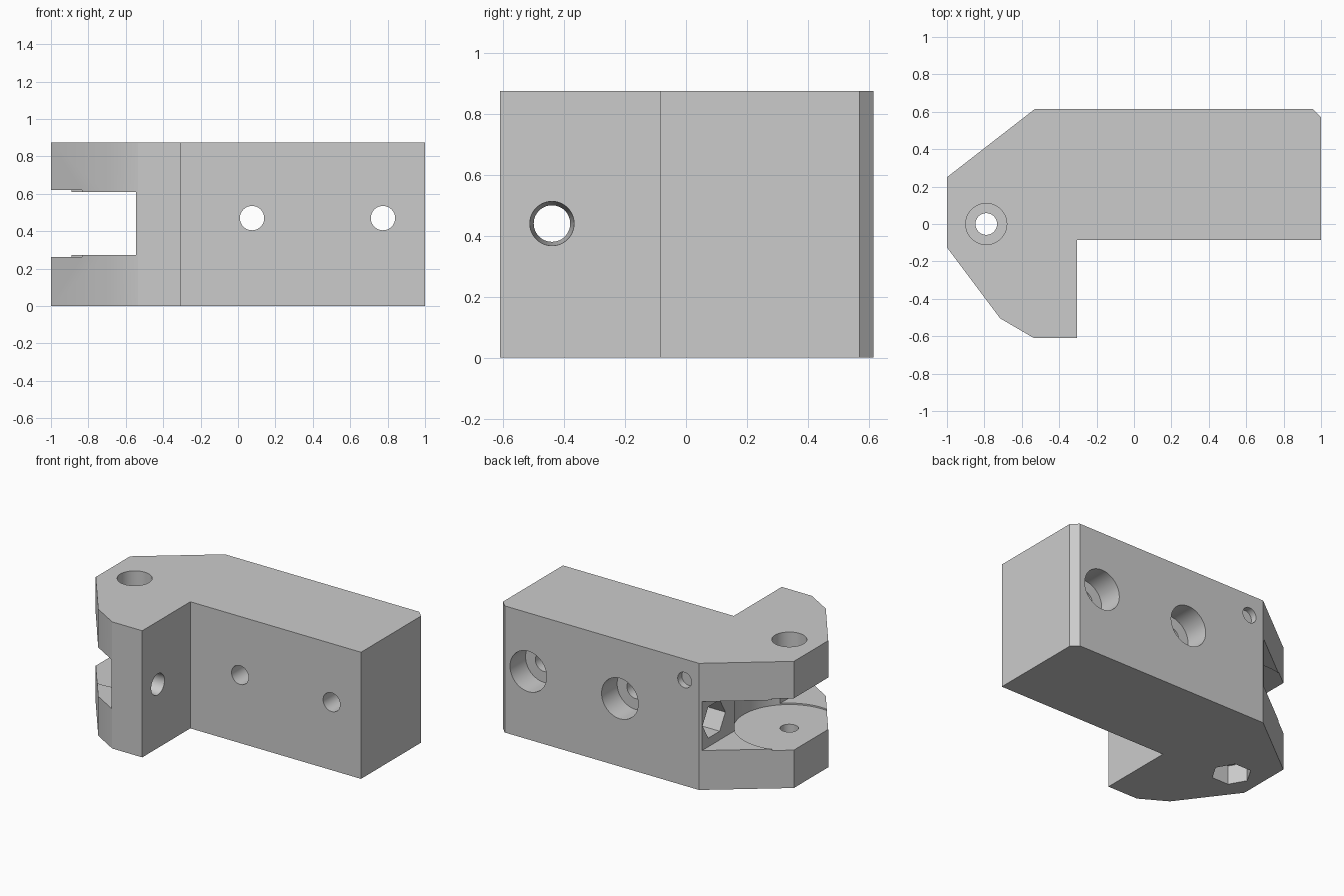
import bpy, bmesh, math
from mathutils import Matrix, Vector

default = bpy.data.objects.get("Cube")
if default:
    bpy.data.objects.remove(default, do_unlink=True)

grey = bpy.data.materials.new("plain_grey")
grey.use_nodes = True
COLOUR = (0.6, 0.6, 0.6, 1)
grey.diffuse_color = COLOUR
grey.node_tree.nodes["Principled BSDF"].inputs["Base Color"].default_value = COLOUR

HEIGHT = 0.875
MID = 0.44
PIVOT = (-0.79, 0.0)
cutters = []


def make_object(name, bm):
    mesh = bpy.data.meshes.new(name)
    bmesh.ops.recalc_face_normals(bm, faces=bm.faces)
    bm.to_mesh(mesh)
    bm.free()
    mesh.materials.append(grey)
    ob = bpy.data.objects.new(name, mesh)
    bpy.context.collection.objects.link(ob)
    return ob


def cut_bore(name, start, end, r1, r2=None, sides=48):
    """Round or hexagonal cutter running from start to end."""
    start, end = Vector(start), Vector(end)
    axis = end - start
    turn = axis.to_track_quat('Z', 'Y').to_matrix().to_4x4()
    spin = Matrix.Rotation(math.radians(30), 4, 'Z') if sides == 6 else Matrix()
    bm = bmesh.new()
    bmesh.ops.create_cone(bm, cap_ends=True, segments=sides, radius1=r1,
                          radius2=r1 if r2 is None else r2, depth=axis.length,
                          matrix=Matrix.Translation((start + end) / 2) @ turn @ spin)
    cutters.append(make_object(name, bm))


def cut_box(name, low, high):
    low, high = Vector(low), Vector(high)
    bm = bmesh.new()
    bmesh.ops.create_cube(bm, size=1, matrix=Matrix.Translation((low + high) / 2)
                          @ Matrix.Diagonal((*(high - low), 1)))
    cutters.append(make_object(name, bm))


# L-shaped body extruded from its plan outline
outline = [(-1, 0.25), (-0.53, 0.615), (0.955, 0.615), (1, 0.57), (1, -0.085),
           (-0.305, -0.085), (-0.305, -0.61), (-0.535, -0.61),
           (-0.715, -0.505), (-1, -0.125)]
bm = bmesh.new()
base = bm.faces.new([bm.verts.new((x, y, 0)) for x, y in outline])
top = bmesh.ops.extrude_face_region(bm, geom=[base])
bmesh.ops.translate(bm, vec=(0, 0, HEIGHT),
                    verts=[v for v in top["geom"] if isinstance(v, bmesh.types.BMVert)])
body = make_object("hinge_bracket", bm)

# Fork slot with a round clearance pocket around the pivot
px, py = PIVOT
cut_box("fork_slot", (-1.2, -0.8, 0.272), (-0.545, 0.8, 0.61))
cut_bore("pivot_pocket", (px, py, 0.262), (px, py, 0.62), 0.35, sides=96)

# Pivot: wide bore in the upper arm, narrow bore and nut recess in the lower arm
cut_bore("pivot_upper_bore", (px, py, 0.5), (px, py, 1), 0.11)
cut_bore("pivot_lower_bore", (px, py, -0.1), (px, py, 0.5), 0.058)
cut_bore("pivot_nut_recess", (px, py, -0.1), (px, py, 0.13), 0.127, sides=6)

# Two counterbored mounting holes
for x in (0.075, 0.775):
    cut_bore("mounting_hole", (x, 0.8, 0.47), (x, -0.3, 0.47), 0.065)
    cut_bore("mounting_counterbore", (x, 0.8, 0.47), (x, 0.445, 0.47), 0.14)

# Blind pin hole in the back face
cut_bore("pin_hole", (-0.42, 0.8, 0.73), (-0.42, 0.57, 0.73), 0.053)

# Tapered hole through the short leg, and hexagonal recess in the slot wall
cut_bore("leg_hole", (-0.305 + 0.05, -0.44, MID), (-0.6, -0.44, MID), 0.0755, 0.057)
cut_bore("slot_nut_recess", (-0.65, 0.473, MID), (-0.4, 0.473, MID), 0.125, sides=6)

# Apply every cut, then drop the cutters
for cutter in cutters:
    mod = body.modifiers.new(cutter.name, 'BOOLEAN')
    mod.operation = 'DIFFERENCE'
    mod.solver = 'EXACT'
    mod.object = cutter
bpy.context.view_layer.update()
result = bpy.data.meshes.new_from_object(
    body.evaluated_get(bpy.context.evaluated_depsgraph_get()))
body.modifiers.clear()
body.data = result
for cutter in cutters:
    bpy.data.objects.remove(cutter, do_unlink=True)
result.materials.clear()
result.materials.append(grey)
for poly in result.polygons:
    poly.material_index = 0

bpy.ops.object.select_all(action='DESELECT')
body.select_set(True)
bpy.context.view_layer.objects.active = body
bpy.ops.object.shade_smooth_by_angle(angle=math.radians(25))
